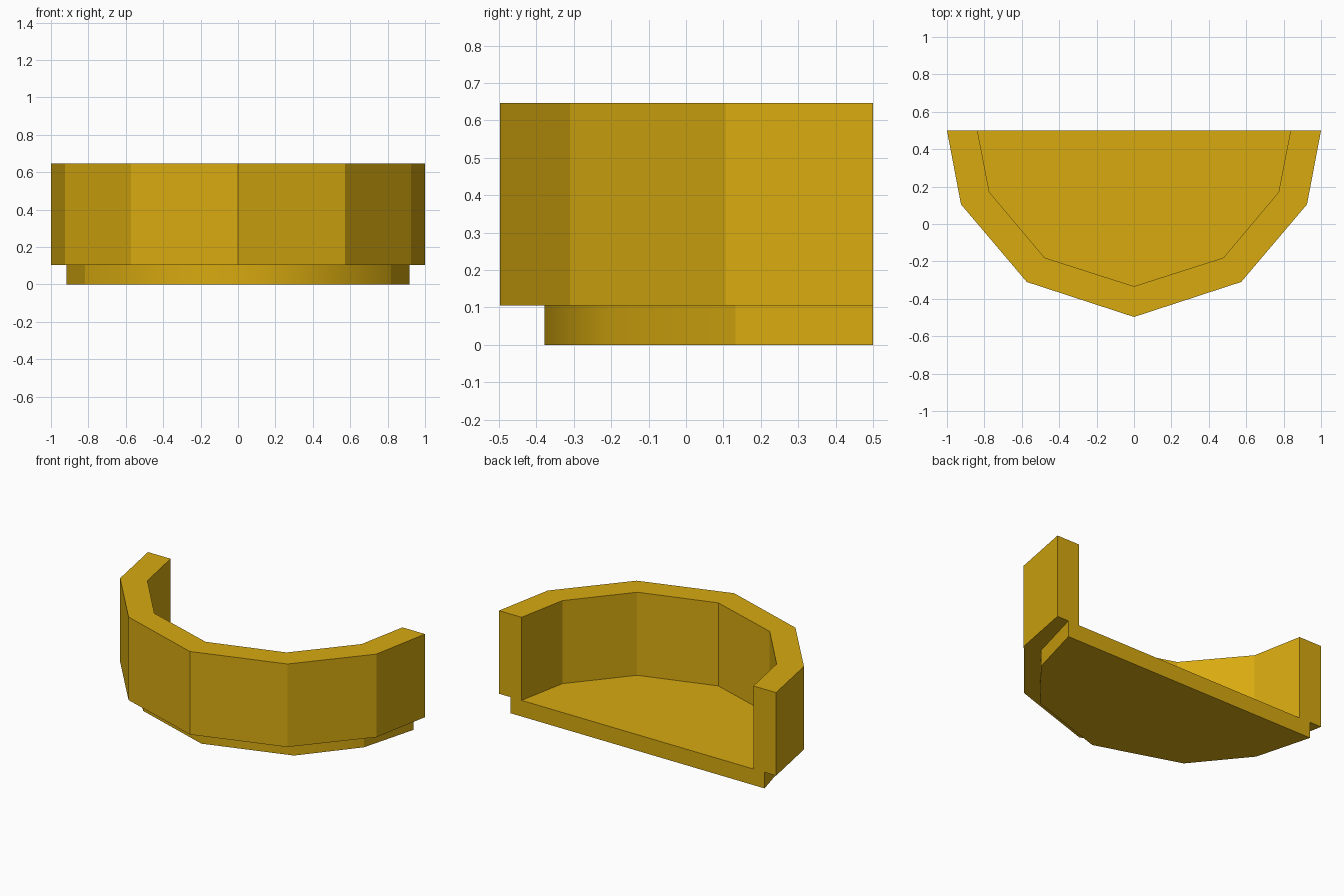
import bpy, bmesh

if "Cube" in bpy.data.objects:
    bpy.data.objects.remove(bpy.data.objects["Cube"])

gold = bpy.data.materials.new("gold")
gold.diffuse_color = (0.68, 0.40, 0.005, 1)
gold.use_nodes = True
gold.node_tree.nodes["Principled BSDF"].inputs["Base Color"].default_value = gold.diffuse_color


def mirrored(half):
    """Full outline from its right half, which ends on the centre line."""
    return half + [(-x, y) for x, y in reversed(half[:-1])]


def finish(name, bm):
    bmesh.ops.recalc_face_normals(bm, faces=bm.faces)
    mesh = bpy.data.meshes.new(name)
    bm.to_mesh(mesh)
    bm.free()
    mesh.materials.append(gold)
    obj = bpy.data.objects.new(name, mesh)
    bpy.context.collection.objects.link(obj)
    return obj


def ring_verts(bm, pts, z):
    return [bm.verts.new((x, y, z)) for x, y in pts]


# Curved wall: faceted half ring, open at the back
outer = mirrored([(1, 0.5), (0.925, 0.105), (0.573, -0.31), (0, -0.497)])
inner = mirrored([(0.837, 0.5), (0.773, 0.17), (0.478, -0.18), (0, -0.333)])
bm = bmesh.new()
rings = [ring_verts(bm, p, z) for p, z in
         ((outer, 0.105), (outer, 0.647), (inner, 0.647), (inner, 0.105))]
for a, b in zip(rings, rings[1:] + rings[:1]):
    for i in range(len(a) - 1):
        bm.faces.new((a[i], a[i + 1], b[i + 1], b[i]))
for i in (0, -1):
    bm.faces.new([r[i] for r in rings])
finish("curved_wall", bm)

# Base slab: inset under the wall, with a softly shaded front edge
base = mirrored([(0.917, 0.5), (0.817, 0.132), (0.545, -0.2), (0, -0.378)])
bm = bmesh.new()
low, high = ring_verts(bm, base, 0), ring_verts(bm, base, 0.105)
bm.faces.new(low)
bm.faces.new(high)
n = len(base)
for i in range(n):
    j = (i + 1) % n
    face = bm.faces.new((low[i], low[j], high[j], high[i]))
    face.smooth = 1 <= i <= n - 3
for e in bm.edges:
    e.smooth = all(f.smooth for f in e.link_faces)
finish("base_slab", bm)
